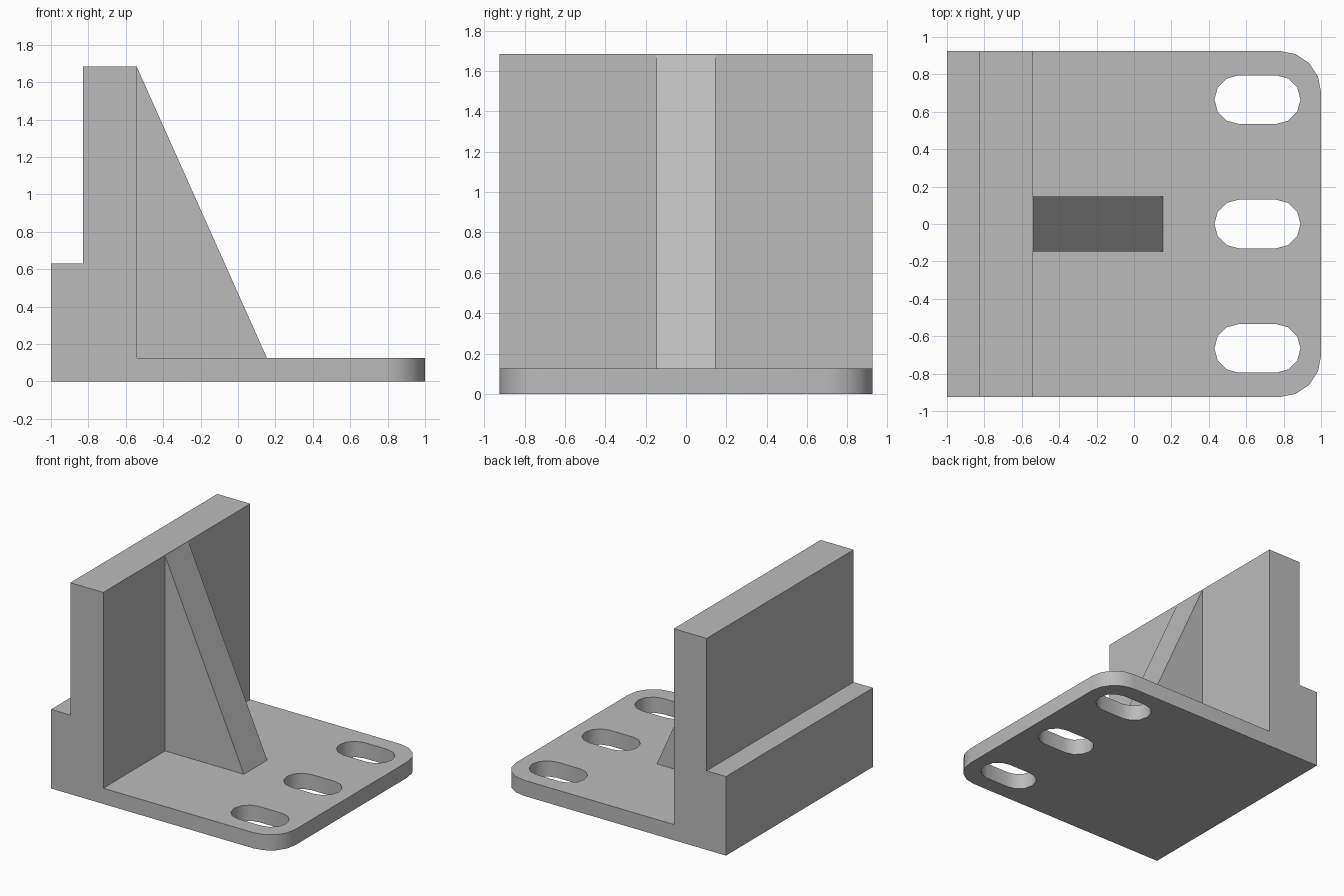
import bpy, bmesh, math
from mathutils import Vector

cube = bpy.data.objects.get("Cube")
if cube:
    bpy.data.objects.remove(cube, do_unlink=True)

DEPTH = 0.925        # half depth of the bracket
PLATE = 0.125        # base plate thickness
WALL_X = -0.54       # inner face of the wall
TOP = 1.685

steel = bpy.data.materials.new("grey_steel")
steel.use_nodes = True
GREY = (0.5, 0.5, 0.5, 1)
steel.diffuse_color = GREY
steel.node_tree.nodes["Principled BSDF"].inputs["Base Color"].default_value = GREY


def prism(name, points, offset, round_corners=0):
    """Extrude a closed outline along offset, optionally rounding the far upright edges."""
    bm = bmesh.new()
    face = bm.faces.new([bm.verts.new(p) for p in points])
    new = bmesh.ops.extrude_face_region(bm, geom=[face])["geom"]
    bmesh.ops.translate(bm, verts=[v for v in new if isinstance(v, bmesh.types.BMVert)],
                        vec=Vector(offset))
    if round_corners:
        edges = [e for e in bm.edges
                 if all(v.co.x > 0.99 for v in e.verts)
                 and abs(e.verts[0].co.z - e.verts[1].co.z) > 0.01]
        bmesh.ops.bevel(bm, geom=edges, offset=round_corners, segments=4,
                        profile=0.5, affect='EDGES')
    bmesh.ops.recalc_face_normals(bm, faces=bm.faces[:])
    mesh = bpy.data.meshes.new(name)
    bm.to_mesh(mesh)
    bm.free()
    mesh.materials.append(steel)
    obj = bpy.data.objects.new(name, mesh)
    bpy.context.collection.objects.link(obj)
    return obj


def slot_outline(y, x0=0.56, x1=0.76, r=0.13, steps=6):
    """Long rounded slot outline below the plate."""
    pts = []
    for cx, start in ((x1, -math.pi / 2), (x0, math.pi / 2)):
        for i in range(steps + 1):
            a = start + math.pi * i / steps
            pts.append((cx + r * math.cos(a), y + r * math.sin(a), -0.1))
    return pts


# Stepped wall and base plate in one solid
profile = [(-1, 0), (1, 0), (1, PLATE), (WALL_X, PLATE), (WALL_X, TOP),
           (-0.83, TOP), (-0.83, 0.63), (-1, 0.63)]
body = prism("bracket_body", [(x, -DEPTH, z) for x, z in profile],
             (0, 2 * DEPTH, 0), round_corners=0.22)

# Three mounting slots
bpy.context.view_layer.objects.active = body
for y in (-0.665, 0, 0.665):
    cutter = prism("slot_cutter", slot_outline(y), (0, 0, 0.4))
    cutter.hide_render = True
    mod = body.modifiers.new("slot", 'BOOLEAN')
    mod.operation = 'DIFFERENCE'
    mod.solver = 'EXACT'
    mod.object = cutter
    bpy.ops.object.modifier_apply(modifier=mod.name)
    bpy.data.objects.remove(cutter, do_unlink=True)

# Triangular stiffening rib
rib = [(WALL_X, PLATE), (0.155, PLATE), (WALL_X, TOP - 0.005)]
prism("stiffening_rib", [(x, -0.147, z) for x, z in rib], (0, 0.294, 0))

# Smooth rounded corners and slot ends, sharp edges elsewhere
bpy.ops.object.select_all(action='DESELECT')
body.select_set(True)
bpy.ops.object.shade_smooth_by_angle(angle=math.radians(35))
